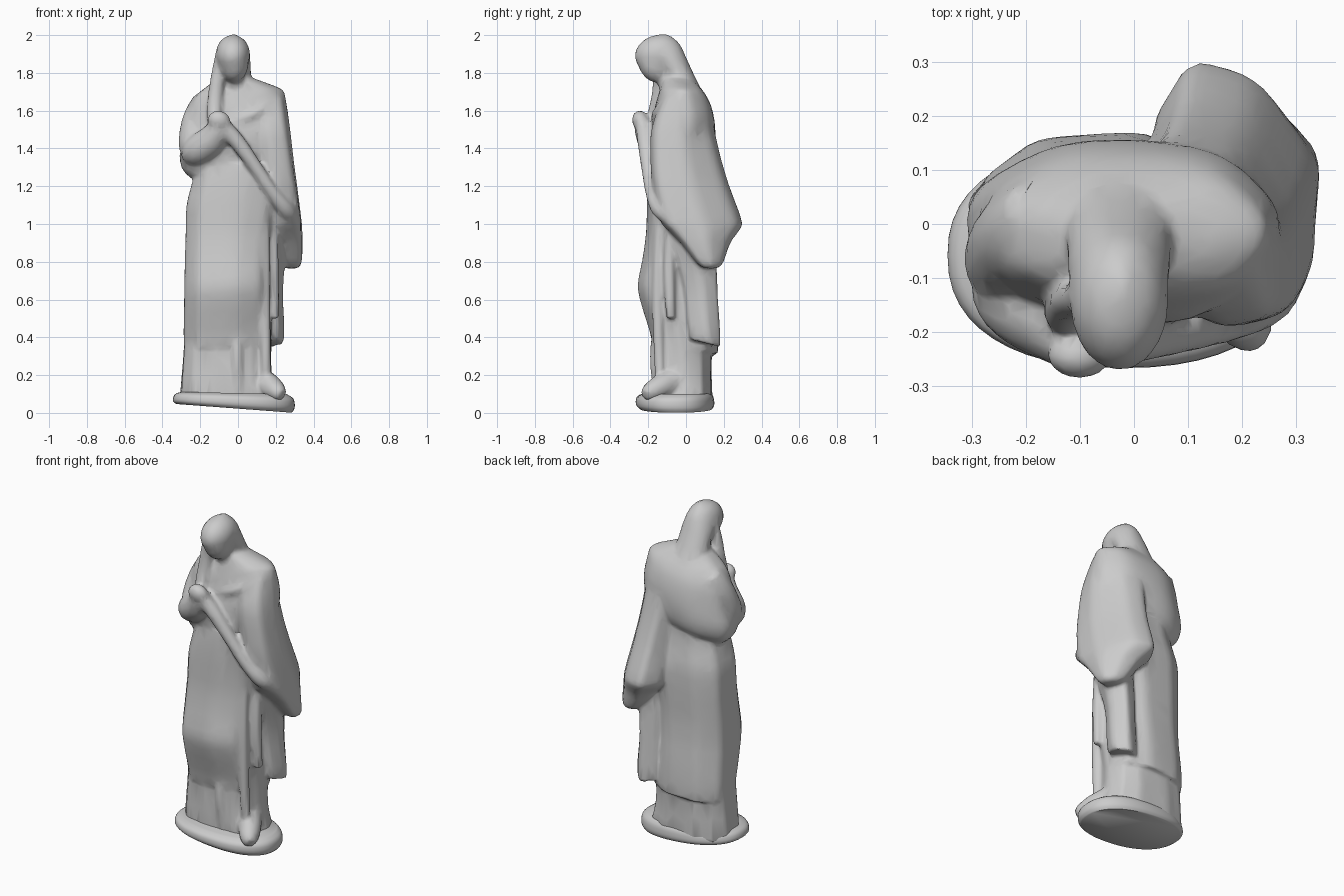
import bpy, bmesh, math
from mathutils import Vector, Matrix

if "Cube" in bpy.data.objects:
    bpy.data.objects.remove(bpy.data.objects["Cube"])


def finish(name, bm, angle=60):
    bmesh.ops.recalc_face_normals(bm, faces=bm.faces)
    me = bpy.data.meshes.new(name)
    bm.to_mesh(me)
    bm.free()
    ob = bpy.data.objects.new(name, me)
    bpy.context.collection.objects.link(ob)
    select([ob])
    bpy.ops.object.shade_smooth_by_angle(angle=math.radians(angle))
    return ob


def select(obs):
    bpy.ops.object.select_all(action='DESELECT')
    for o in obs:
        o.select_set(True)
    bpy.context.view_layer.objects.active = obs[0]


def spline(keys, steps):
    """Catmull-Rom interpolation of equal-length tuples."""
    out, n = [], len(keys)
    for i in range(n - 1):
        a, b, c, d = keys[max(i - 1, 0)], keys[i], keys[i + 1], keys[min(i + 2, n - 1)]
        for s in range(steps):
            t = s / steps
            out.append([q + .5 * t * (r - p + t * (2 * p - 5 * q + 4 * r - w + t * (3 * (q - r) + w - p)))
                        for p, q, r, w in zip(a, b, c, d)])
    return out + [list(keys[-1])]


def skin(name, rows):
    """Closed skin over rings of points."""
    bm = bmesh.new()
    rows = [[bm.verts.new(v) for v in r] for r in rows]
    n = len(rows[0])
    for r0, r1 in zip(rows, rows[1:]):
        for j in range(n):
            bm.faces.new((r0[j], r0[(j + 1) % n], r1[(j + 1) % n], r1[j]))
    bm.faces.new(rows[0])
    bm.faces.new(rows[-1])
    return finish(name, bm)


def loft(name, rings, p=2.3, tilt=(0, 0), fold=(0, 0, 0), steps=3, n=48, fade=0.0, skew=0.0):
    """Rings are (z, xmin, xmax, ymin, ymax); tilt fades towards the last ring by 'fade'."""
    rows, secs = [], spline(rings, steps)
    amp, waves, phase = fold
    for k, (z, x0, x1, y0, y1) in enumerate(secs):
        cx, cy, rx, ry = (x0 + x1) / 2, (y0 + y1) / 2, (x1 - x0) / 2, (y1 - y0) / 2
        u = k / (len(secs) - 1)
        row = []
        for j in range(n):
            a = 2 * math.pi * j / n
            c, s = math.cos(a), math.sin(a)
            f = 1 + amp * (math.sin(waves * a + phase + u) - .4 + .5 * math.sin(5 * a + 2 * u))
            x = math.copysign(abs(c) ** (2 / p), c) * rx * f
            y = math.copysign(abs(s) ** (2 / p), s) * ry * f
            w = 1 - fade * u
            row.append((cx + x + skew * y, cy + y, z + w * (tilt[0] * x + tilt[1] * y)))
        rows.append(row)
    return skin(name, rows)


def blob(name, loc, size, rot=(0, 0, 0)):
    bm = bmesh.new()
    bmesh.ops.create_uvsphere(bm, u_segments=24, v_segments=14, radius=1)
    m = Matrix.LocRotScale(Vector(loc), None, None)
    for ax, deg in zip('XYZ', rot):
        m = m @ Matrix.Rotation(math.radians(deg), 4, ax)
    bm.transform(m @ Matrix.Diagonal((*size, 1)))
    return finish(name, bm)


def tube(name, pts, n=14, steps=4, flat=1.0):
    """Points are (x, y, z, radius); flat squashes the section in depth."""
    rows, path = [], spline(pts, steps)
    for i, (x, y, z, r) in enumerate(path):
        t = (Vector(path[min(i + 1, len(path) - 1)][:3]) - Vector(path[max(i - 1, 0)][:3])).normalized()
        side = t.cross(Vector((0, 1, 0))).normalized()
        depth = side.cross(t)
        rows.append([Vector((x, y, z)) + r * (math.cos(a) * side + flat * math.sin(a) * depth)
                     for a in (2 * math.pi * j / n for j in range(n))])
    return skin(name, rows)


# Plinth, slightly sloped underneath
loft("plinth", [(.024, -.325, .285, -.245, .14), (.045, -.345, .3, -.265, .15),
                (.085, -.335, .295, -.26, .145), (.105, -.3, .26, -.22, .13)],
     p=2.3, tilt=(-.075, 0), fade=.7)
parts = []
add = parts.append

# Under-dress with foot
add(loft("tunic", [(.06, -.31, .21, -.175, .14), (.2, -.3, .175, -.17, .135),
                   (.4, -.285, .17, -.165, .135), (.6, -.26, .15, -.19, .12)],
         p=2.8, fold=(.02, 11, 1)))
add(tube("foot", [(.12, -.06, .17, .07), (.17, -.13, .14, .065), (.21, -.19, .11, .05), (.235, -.215, .095, .03)]))

# Mantle wrapped round the legs, with hem
add(loft("mantle_skirt", [(.33, -.288, .175, -.175, .168), (.42, -.292, .175, -.195, .168),
                          (.55, -.29, .175, -.235, .16), (.66, -.288, .175, -.255, .15),
                          (.8, -.285, .18, -.23, .145), (.95, -.28, .2, -.21, .15),
                          (1.1, -.275, .23, -.205, .15), (1.22, -.245, .25, -.2, .13),
                          (1.32, -.22, .24, -.19, .12)],
         p=2.5, tilt=(.05, -.12), fade=1, fold=(.018, 9, 2)))

# Shawl over the chest, shoulders and bent arm
add(loft("shawl", [(1.31, -.25, .24, -.17, .11), (1.35, -.295, .25, -.185, .14), (1.42, -.312, .265, -.19, .155),
                   (1.52, -.285, .265, -.18, .155), (1.62, -.27, .25, -.165, .135), (1.69, -.235, .235, -.145, .1),
                   (1.74, -.16, .15, -.13, .06), (1.78, -.1, .06, -.12, .02)],
         p=2.2, tilt=(.28, .05), fade=1, fold=(.012, 7, .5)))
add(tube("upper_arm", [(-.17, .02, 1.65, .07), (-.215, -.02, 1.55, .08), (-.235, -.07, 1.42, .08), (-.22, -.1, 1.35, .06)]))
add(tube("forearm", [(-.25, -.06, 1.36, .05), (-.22, -.13, 1.385, .08), (-.14, -.18, 1.445, .08), (-.1, -.225, 1.52, .055)]))
add(blob("hand", (-.1, -.24, 1.545), (.062, .045, .055), (15, 25, 0)))

# Cloak falling over the other arm to a point at the back
add(loft("side_cloak", [(.765, .26, .31, .1, .16), (.79, .2, .335, .06, .195), (.9, .12, .34, -.03, .235),
                        (.97, .06, .335, -.1, .285), (1.02, .05, .33, -.14, .295), (1.2, .04, .307, -.18, .23),
                        (1.35, .02, .287, -.19, .185), (1.5, .0, .27, -.185, .15), (1.63, .0, .252, -.14, .12),
                        (1.69, .03, .235, -.1, .085), (1.73, .07, .15, -.05, .03)],
         p=2.0, fold=(.025, 7, 1), skew=-.25))
add(loft("hanging_cloth", [(.37, .1, .237, .02, .18), (.45, .1, .242, .01, .178), (.65, .1, .235, -.01, .165),
                           (.85, .1, .25, -.06, .16), (1.05, .12, .27, -.12, .15)],
         p=2.4, tilt=(0, -.25), fade=1, fold=(.05, 5, 1)))
add(tube("held_cloth_roll", [(-.09, -.225, 1.53, .045), (0, -.215, 1.43, .042), (.1, -.2, 1.29, .036),
                             (.18, -.18, 1.17, .036), (.25, -.14, 1.08, .045), (.285, -.08, 1.03, .04)]))

# Long folds and chest folds, half sunk in the cloth
for i, (x, y, top, low) in enumerate([(.145, -.14, 1.1, .2), (.19, -.08, 1.05, .5), (.0, -.15, .5, .1)]):
    add(tube(f"long_fold_{i + 1}", [(x, y, top, .02), (x - .005, y - .01, (top + low) / 2, .032),
                                    (x + .005, y, low, .025)], n=10))
for i, drop in enumerate([0, .1]):
    add(tube(f"chest_fold_{i + 1}", [(.2, -.09, 1.65 - drop, .03), (.1, -.145, 1.59 - drop, .032),
                                     (.0, -.155, 1.55 - drop, .03), (-.1, -.15, 1.53, .02)], n=10))

# Bowed head, veil and the veil end hanging to the hand
add(blob("face", (-.022, -.165, 1.855), (.078, .088, .11), (22, 0, 0)))
add(blob("head", (-.027, -.145, 1.898), (.091, .127, .102), (10, 0, 0)))
add(tube("neck", [(-.02, -.06, 1.68, .07), (-.02, -.11, 1.8, .055)]))
add(loft("veil", [(1.52, -.13, .12, .0, .13), (1.62, -.14, .11, -.06, .125), (1.72, -.13, .085, -.1, .08),
                  (1.8, -.123, .068, -.125, .04), (1.88, -.12, .065, -.19, .003), (1.945, -.102, .05, -.23, -.027),
                  (1.985, -.068, .015, -.19, -.065), (2.003, -.035, -.01, -.15, -.1)],
         p=2.1, tilt=(0, -.1), fade=1))
add(tube("veil_end", [(-.09, -.13, 1.9, .03), (-.105, -.14, 1.8, .036), (-.118, -.145, 1.69, .04),
                      (-.125, -.165, 1.58, .042), (-.12, -.19, 1.5, .03)], flat=.9))

# Fuse the cloth and body into one carved surface, then soften and simplify it
select(parts)
bpy.ops.object.join()
figure = bpy.context.object
figure.name = figure.data.name = "draped_figure"
fuse = figure.modifiers.new("fuse", 'REMESH')
fuse.mode, fuse.voxel_size, fuse.use_smooth_shade = 'VOXEL', .011, True
soft = figure.modifiers.new("soften", 'SMOOTH')
soft.factor, soft.iterations = .5, 5
cut = figure.modifiers.new("simplify", 'DECIMATE')
cut.ratio = .1
for m in ("fuse", "soften", "simplify"):
    bpy.ops.object.modifier_apply(modifier=m)
bpy.ops.object.shade_smooth_by_angle(angle=math.radians(50))
